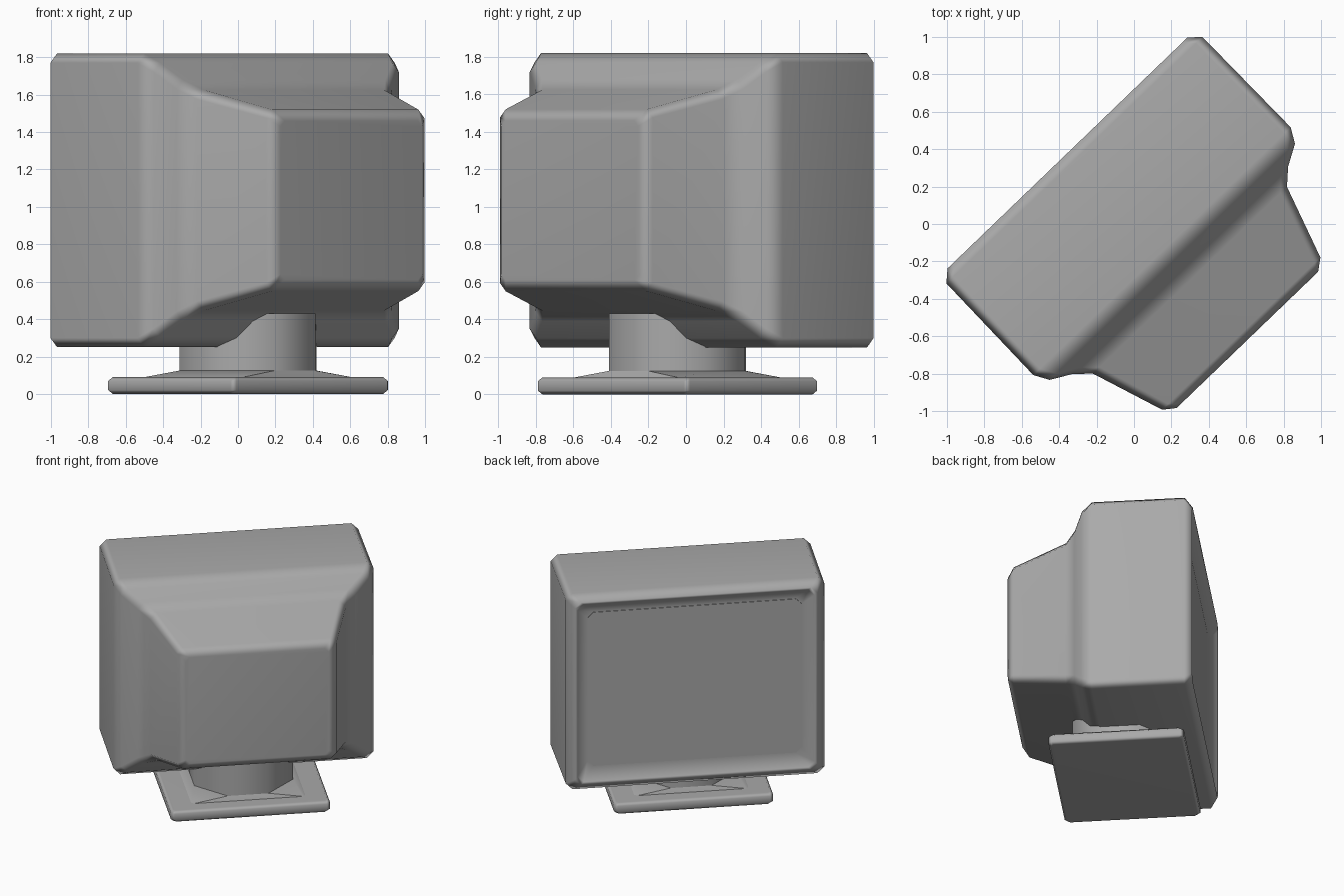
import bpy, bmesh, math
from mathutils import Matrix

cube = bpy.data.objects.get("Cube")
if cube:
    bpy.data.objects.remove(cube, do_unlink=True)

# One plain grey for the whole model
grey = bpy.data.materials.new("plain_grey")
grey.use_nodes = True
colour = (0.4, 0.4, 0.4, 1)
grey.diffuse_color = colour
grey.node_tree.nodes["Principled BSDF"].inputs["Base Color"].default_value = colour

# The monitor is built facing -y, then turned about z
TURN = Matrix.Translation((0.005, 0.005, 0)) @ Matrix.Rotation(math.radians(223.9), 4, "Z")
MID_Z = 1.035      # middle height of the case
STAND_Y = 0.07     # middle depth of the stand


def chamfered_rect(a, b, c):
    """Eight points of a rectangle with half sizes a, b and cut corners."""
    corner = [(a, b - c), (a - c, b)]
    left = [(-x, y) for x, y in reversed(corner)]
    top = corner + left
    return top + [(-x, -y) for x, y in top]


def along_depth(x, z, d):
    return (x, d, z + MID_Z)


def along_height(x, y, z):
    return (x, y + STAND_Y, z)


def loft(name, sections, place):
    """Skin chamfered rectangles given as (position, half a, half b, chamfer)."""
    bm = bmesh.new()
    rings = []
    for pos, a, b, c in sections:
        rings.append([bm.verts.new(place(x, y, pos)) for x, y in chamfered_rect(a, b, c)])
    for r, s in zip(rings, rings[1:]):
        for i in range(8):
            j = (i + 1) % 8
            bm.faces.new((r[i], r[j], s[j], s[i]))
    bm.faces.new(rings[0])
    bm.faces.new(rings[-1])
    bmesh.ops.recalc_face_normals(bm, faces=bm.faces)
    bm.transform(TURN)
    mesh = bpy.data.meshes.new(name)
    bm.to_mesh(mesh)
    bm.free()
    mesh.materials.append(grey)
    obj = bpy.data.objects.new(name, mesh)
    bpy.context.collection.objects.link(obj)
    bpy.ops.object.select_all(action="DESELECT")
    obj.select_set(True)
    bpy.context.view_layer.objects.active = obj
    bpy.ops.object.shade_smooth_by_angle(angle=math.radians(50))
    soft = obj.modifiers.new("soft_bevels", "WEIGHTED_NORMAL")
    soft.keep_sharp = True
    return obj


# Case: recessed screen surround, bevelled front, deep sides, tapered rear
loft("monitor_case", [
    (-0.45, 0.79, 0.62, 0.045),
    (-0.515, 0.87, 0.71, 0.045),
    (-0.52, 0.89, 0.73, 0.045),
    (-0.467, 0.95, 0.785, 0.05),
    (0.209, 0.955, 0.785, 0.05),
    (0.288, 0.91, 0.735, 0.05),
    (0.35, 0.80, 0.645, 0.05),
    (0.424, 0.72, 0.59, 0.05),
    (0.82, 0.587, 0.485, 0.045),
    (0.867, 0.525, 0.425, 0.03),
], along_depth)

# Flat screen panel
loft("screen", [
    (-0.455, 0.785, 0.615, 0.04),
    (-0.449, 0.785, 0.615, 0.04),
], along_depth)

# Stand: bevelled foot plate, sloped collar and eight-sided neck
loft("stand_foot", [
    (0.0, 0.565, 0.475, 0.02),
    (0.02, 0.585, 0.495, 0.025),
    (0.07, 0.585, 0.495, 0.025),
    (0.09, 0.565, 0.475, 0.02),
], along_height)

R = 0.3625
CUT = R * (2 - math.sqrt(2))
loft("stand_collar", [
    (0.085, 0.42, 0.38, 0.02),
    (0.09, 0.42, 0.38, 0.02),
    (0.125, R, R, CUT),
], along_height)

loft("stand_neck", [
    (0.11, R, R, CUT),
    (0.43, R, R, CUT),
], along_height)
